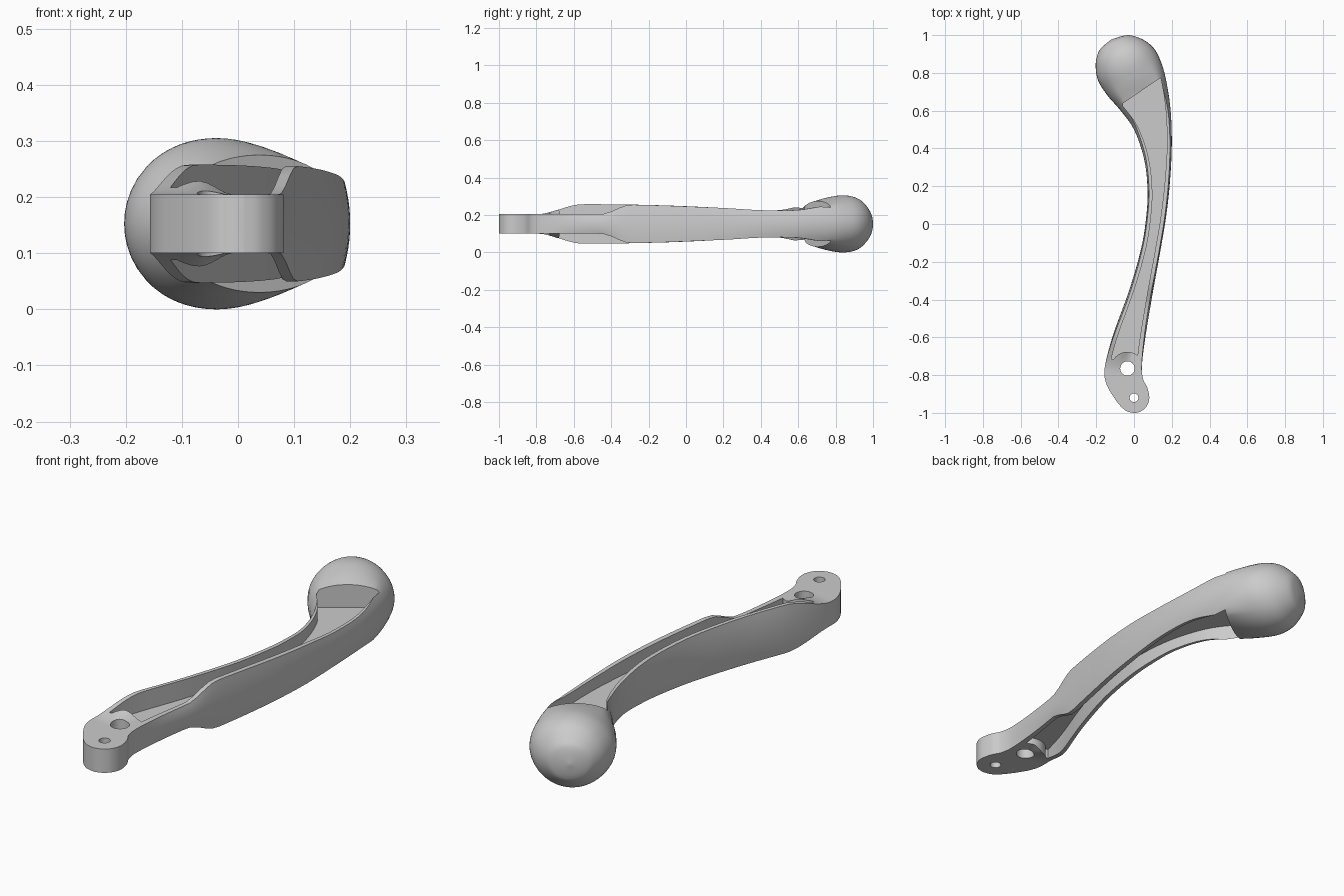
import bpy, bmesh, math
from mathutils import Vector

if "Cube" in bpy.data.objects:
    bpy.data.objects.remove(bpy.data.objects["Cube"])

MID = 0.1525    # height of the symmetry plane
SLAB = 0.052    # half thickness of the pivot end
WEB = 0.022     # half thickness of the web between the pockets

# Stations along the lever: inner x, inner y, outer x, outer y, half height
STATIONS = [
    (-0.005, -1.0, 0.01, -1.0, .052),
    (-0.04, -0.99, 0.04, -0.99, .052),
    (-0.075, -0.96, 0.068, -0.963, .052),
    (-0.115, -0.905, 0.081, -0.92, .052),
    (-0.145, -0.85, 0.07, -0.865, .055),
    (-0.157, -0.79, 0.048, -0.82, .075),
    (-0.145, -0.71, 0.042, -0.75, .1),
    (-0.105, -0.57, 0.06, -0.6, .105),
    (-0.022, -0.34, 0.1, -0.36, .104),
    (0.04, -0.12, 0.14, -0.14, .099),
    (0.067, 0.06, 0.17, 0.04, .092),
    (0.071, 0.2, 0.19, 0.22, .084),
    (0.052, 0.35, 0.2, 0.42, .073),
    (0.0, 0.5, 0.193, 0.61, .076),
    (-0.075, 0.605, 0.168, 0.77, .117),
    (-0.14, 0.68, 0.14, 0.865, .143),
    (-0.19, 0.76, 0.105, 0.93, .1525),
    (-0.203, 0.84, 0.05, 0.975, .137),
    (-0.19, 0.905, -0.02, 0.999, .092),
    (-0.165, 0.94, -0.07, 0.993, .06),
    (-0.125, 0.973, -0.118, 0.977, .005),
]
SUB = 6


def smooth(x, a, b):
    t = min(1, max(0, (x - a) / (b - a)))
    return t * t * (3 - 2 * t)


def spline(rows):
    """Catmull-Rom curve through the rows."""
    v = [Vector(r) for r in rows]
    out = []
    for i in range(len(v) - 1):
        a, b, c, d = v[max(i - 1, 0)], v[i], v[i + 1], v[min(i + 2, len(v) - 1)]
        for j in range(SUB):
            t = j / SUB
            out.append(0.5 * (2 * b + (c - a) * t + (2 * a - 5 * b + 4 * c - d) * t * t
                              + (3 * b - a - 3 * c + d) * t ** 3))
    return out + [v[-1]]


def make_object(name, bm):
    bmesh.ops.recalc_face_normals(bm, faces=bm.faces)
    mesh = bpy.data.meshes.new(name)
    bm.to_mesh(mesh)
    bm.free()
    ob = bpy.data.objects.new(name, mesh)
    bpy.context.collection.objects.link(ob)
    return ob


def prism(name, pts, z0, z1):
    bm = bmesh.new()
    low = [bm.verts.new((x, y, z0)) for x, y in pts]
    high = [bm.verts.new((x, y, z1)) for x, y in pts]
    bm.faces.new(low)
    bm.faces.new(high)
    for i in range(len(pts)):
        j = (i + 1) % len(pts)
        bm.faces.new((low[i], low[j], high[j], high[i]))
    return make_object(name, bm)


def circle(x, y, r, n=48):
    return [(x + r * math.cos(2 * math.pi * i / n), y + r * math.sin(2 * math.pi * i / n))
            for i in range(n)]


def cut(target, cutter):
    cutter.hide_render = True
    mod = target.modifiers.new("cut", 'BOOLEAN')
    mod.operation = 'DIFFERENCE'
    mod.solver = 'EXACT'
    mod.object = cutter
    bpy.context.view_layer.objects.active = target
    bpy.ops.object.modifier_apply(modifier=mod.name)
    bpy.data.objects.remove(cutter)


# Cross-section on the unit square, walked once round
N, M = 16, 10
top = [(-1 + 2 * i / N, 1) for i in range(N)]
right = [(1, 1 - 2 * i / M) for i in range(M)]
square = top + right + [(-u, -v) for u, v in top + right]

# Lever body: box-like sections that blend into a round ball end
curve = spline(STATIONS)
bm = bmesh.new()
rings = []
for lx, ly, rx, ry, h in curve:
    L, R = Vector((lx, ly)), Vector((rx, ry))
    yc = (ly + ry) / 2
    round_k = smooth(yc, 0.5, 0.84)
    bulge = 0.13 * smooth(yc, -0.8, -0.4)
    h_left = SLAB + (h - SLAB) * smooth(ly, -0.79, -0.55)
    h_right = SLAB + (h - SLAB) * smooth(ry, -0.46, -0.29)
    if yc < -0.85:
        h_left = h_right = SLAB
    ring = []
    for u, v in square:
        bx = u * (1 - bulge * v * v)
        ex, ez = u * math.sqrt(1 - v * v / 2), v * math.sqrt(1 - u * u / 2)
        px, pz = bx + (ex - bx) * round_k, v + (ez - v) * round_k
        hh = h_left + (h_right - h_left) * smooth(u, -0.4, 0.4)
        p = L.lerp(R, (px + 1) / 2)
        ring.append(bm.verts.new((p.x, p.y, MID + pz * hh)))
    rings.append(ring)
for a, b in zip(rings, rings[1:]):
    for i in range(len(a)):
        j = (i + 1) % len(a)
        bm.faces.new((a[i], a[j], b[j], b[i]))
bm.faces.new(rings[0])
bm.faces.new(rings[-1])
lever = make_object("lever", bm)

# Pockets above and below the web, leaving thin side walls and a pivot boss
inner, outer = [], []
for lx, ly, rx, ry, h in curve[6 * SUB:14 * SUB + 2]:
    L, R = Vector((lx, ly)), Vector((rx, ry))
    d = (R - L).normalized()
    inner.append(tuple(L + d * 0.025))
    outer.append(tuple(R - d * 0.028))
outline = inner + outer[::-1]
PIVOT = (-0.035, -0.765)
for side in (1, -1):
    z0, z1 = sorted((MID + side * WEB, MID + side * 0.3))
    pocket = prism("pocket_cutter", outline, z0, z1)
    cut(pocket, prism("boss_cutter", circle(*PIVOT, 0.088), z0 - 0.1, z1 + 0.1))
    cut(lever, pocket)

# Pivot hole and small pin hole
for x, y, r in ((*PIVOT, 0.038), (0.0, -0.92, 0.023)):
    cut(lever, prism("hole_cutter", circle(x, y, r), -0.2, 0.6))

bpy.ops.object.select_all(action='DESELECT')
lever.select_set(True)
bpy.context.view_layer.objects.active = lever
bpy.ops.object.shade_smooth_by_angle(angle=math.radians(30))
